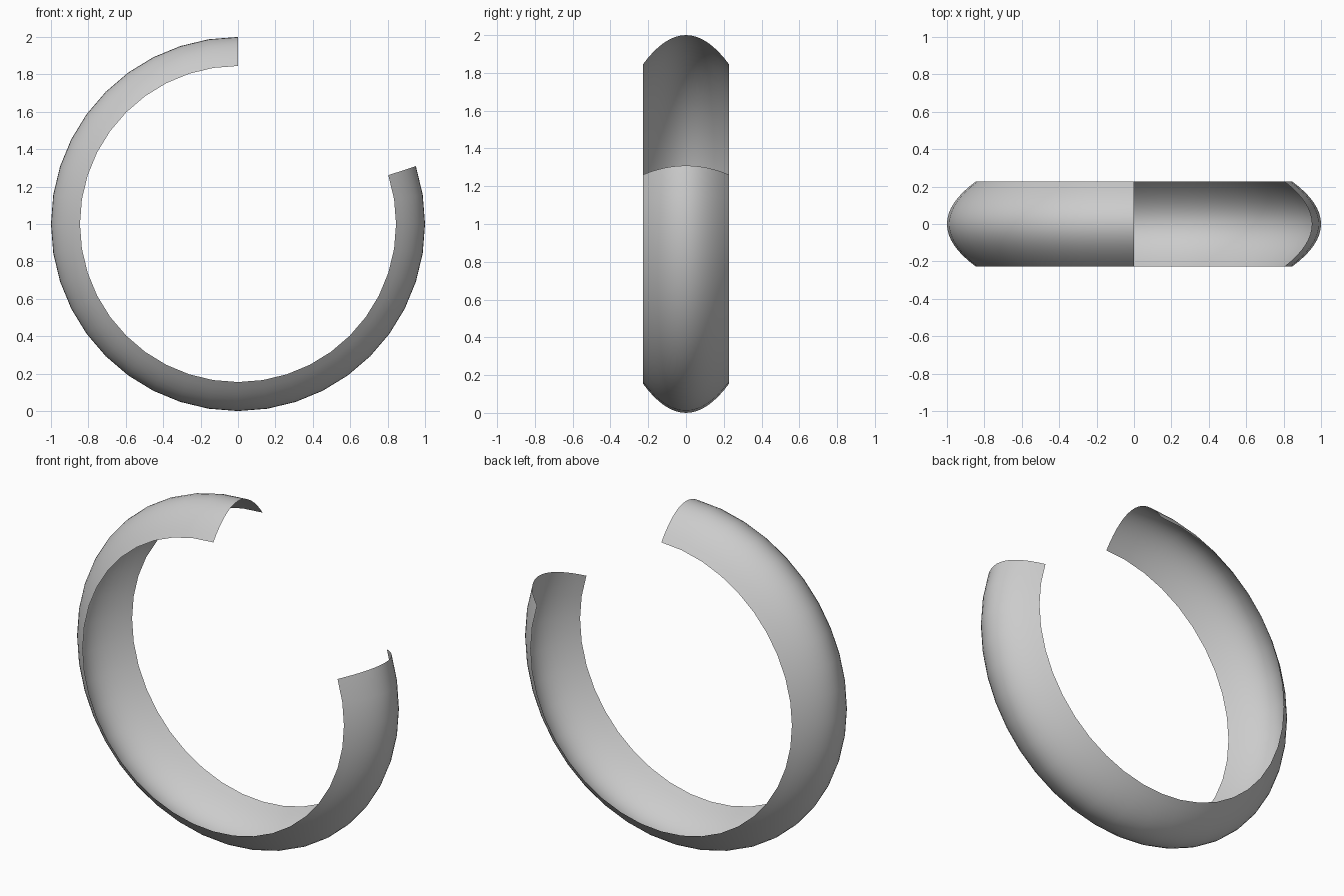
import bpy
import bmesh
from math import sin, cos, radians

if "Cube" in bpy.data.objects:
    bpy.data.objects.remove(bpy.data.objects["Cube"])

RADIUS = 1.0        # crest radius of the band
DEPTH = 0.155       # how far the rims sit inside the crest
HALF_WIDTH = 0.228
STEPS = 32          # segments along the 288 degree sweep
RIBS = 16           # segments across the band

# Open ring band: an arched, thin cross-section swept around the y axis
bm = bmesh.new()
rows = []
for i in range(STEPS + 1):
    a = radians(90 + 288 * i / STEPS)
    row = []
    for j in range(RIBS + 1):
        t = 2 * j / RIBS - 1
        r = RADIUS - DEPTH * t * t
        row.append(bm.verts.new((r * cos(a), HALF_WIDTH * t, 1 + r * sin(a))))
    rows.append(row)
for r0, r1 in zip(rows, rows[1:]):
    for j in range(RIBS):
        bm.faces.new((r0[j], r0[j + 1], r1[j + 1], r1[j]))

# Face outward from the ring centre
bm.normal_update()
f = bm.faces[:][0]
c = f.calc_center_median()
if f.normal.x * c.x + f.normal.z * (c.z - 1) < 0:
    bmesh.ops.reverse_faces(bm, faces=bm.faces[:])

mesh = bpy.data.meshes.new("open_ring_band")
bm.to_mesh(mesh)
bm.free()
band = bpy.data.objects.new("open_ring_band", mesh)
bpy.context.collection.objects.link(band)
for p in mesh.polygons:
    p.use_smooth = True
